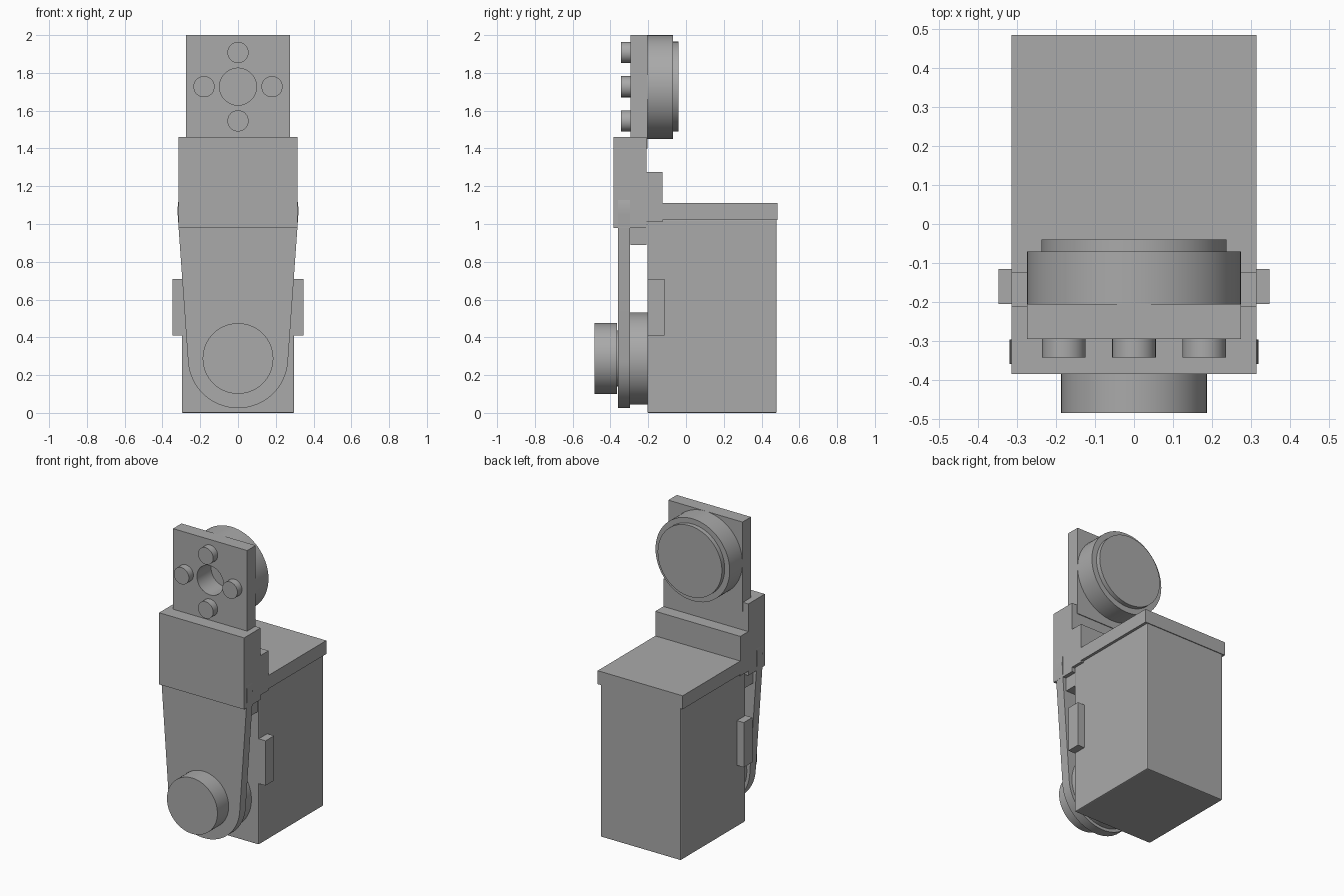
import bpy, bmesh, math
from mathutils import Vector

if "Cube" in bpy.data.objects:
    bpy.data.objects.remove(bpy.data.objects["Cube"], do_unlink=True)

grey = bpy.data.materials.new("plain grey")
grey.use_nodes = True
GREY = (0.4, 0.4, 0.4, 1)
grey.diffuse_color = GREY
grey.node_tree.nodes["Principled BSDF"].inputs["Base Color"].default_value = GREY


def extrude_outline(name, outline, y0, y1):
    """Solid made from an (x, z) outline, running from y0 to y1."""
    bm = bmesh.new()
    face = bm.faces.new([bm.verts.new((x, y0, z)) for x, z in outline])
    moved = bmesh.ops.extrude_face_region(bm, geom=[face])["geom"]
    verts = [v for v in moved if isinstance(v, bmesh.types.BMVert)]
    bmesh.ops.translate(bm, verts=verts, vec=Vector((0, y1 - y0, 0)))
    bmesh.ops.recalc_face_normals(bm, faces=bm.faces)
    mesh = bpy.data.meshes.new(name)
    bm.to_mesh(mesh)
    bm.free()
    obj = bpy.data.objects.new(name, mesh)
    bpy.context.collection.objects.link(obj)
    mesh.materials.append(grey)
    return obj


def box(name, x0, x1, y0, y1, z0, z1):
    return extrude_outline(name, [(x0, z0), (x1, z0), (x1, z1), (x0, z1)], y0, y1)


def arc(z, radius, start, end, steps):
    angles = [start + (end - start) * i / steps for i in range(steps + 1)]
    return [(radius * math.cos(a), z + radius * math.sin(a)) for a in angles]


def smooth(obj):
    bpy.ops.object.select_all(action="DESELECT")
    obj.select_set(True)
    bpy.context.view_layer.objects.active = obj
    bpy.ops.object.shade_smooth_by_angle(angle=math.radians(30))


def disc(name, x, z, radius, y0, y1):
    outline = [(x + px, pz) for px, pz in arc(z, radius, 0, math.tau, 64)[:-1]]
    obj = extrude_outline(name, outline, y0, y1)
    smooth(obj)
    return obj


def cut(obj, cutter):
    mod = obj.modifiers.new("hole", "BOOLEAN")
    mod.operation = "DIFFERENCE"
    mod.solver = "EXACT"
    mod.object = cutter
    bpy.ops.object.select_all(action="DESELECT")
    obj.select_set(True)
    bpy.context.view_layer.objects.active = obj
    bpy.ops.object.modifier_apply(modifier=mod.name)
    smooth(obj)


# Main housing with its lid and stepped shoulder
body = box("housing", -0.297, 0.297, -0.205, 0.48, 0, 1.025)
bevel = body.modifiers.new("soft edges", "BEVEL")
bevel.width = 0.006
bevel.segments = 2
box("lid", -0.315, 0.315, -0.21, 0.485, 1.02, 1.11)
box("shoulder", -0.315, 0.315, -0.215, -0.125, 1.01, 1.275)
box("front_block", -0.315, 0.315, -0.385, -0.21, 0.98, 1.46)
box("block_tab", -0.29, 0.29, -0.295, -0.21, 0.89, 0.99)

# Clips on both sides of the housing
for side, sign in (("left", 1), ("right", -1)):
    inner, outer = sorted((sign * 0.29, sign * 0.348))
    box(side + "_clip", inner, outer, -0.205, -0.115, 0.41, 0.71)

# Tapered arm with rounded ends
low_z, low_r, high_z, high_r = 0.29, 0.265, 1.07, 0.32
tilt = -math.asin((high_r - low_r) / (high_z - low_z))
outline = arc(high_z, high_r, tilt, math.pi - tilt, 40)
outline += arc(low_z, low_r, math.pi - tilt, math.tau + tilt, 40)
smooth(extrude_outline("tapered_arm", outline, -0.36, -0.297))

# Round knob and hub at the foot of the arm
disc("rear_hub", 0, 0.288, 0.243, -0.3, -0.2)
disc("knob_neck", 0, 0.288, 0.147, -0.37, -0.355)
disc("knob", 0, 0.288, 0.187, -0.485, -0.366)

# Head plate with stepped disc behind it and a blind hole in front
hub_z = 1.727
plate = box("head_plate", -0.275, 0.275, -0.295, -0.205, 1.4, 2.0)
wheel = disc("head_disc", 0, hub_z - 0.002, 0.275, -0.205, -0.07)
disc("head_disc_cap", 0, hub_z, 0.238, -0.075, -0.04)
cutter = disc("hole_cutter", 0, hub_z, 0.098, -0.4, -0.145)
cutter.hide_render = True
for part in (plate, wheel):
    cut(part, cutter)
bpy.data.objects.remove(cutter, do_unlink=True)

# Four pegs around the hole
for name, dx, dz in (("left", 1, 0), ("right", -1, 0), ("upper", 0, 1), ("lower", 0, -1)):
    disc(name + "_peg", dx * 0.18, hub_z + dz * 0.181, 0.056, -0.343, -0.29)
